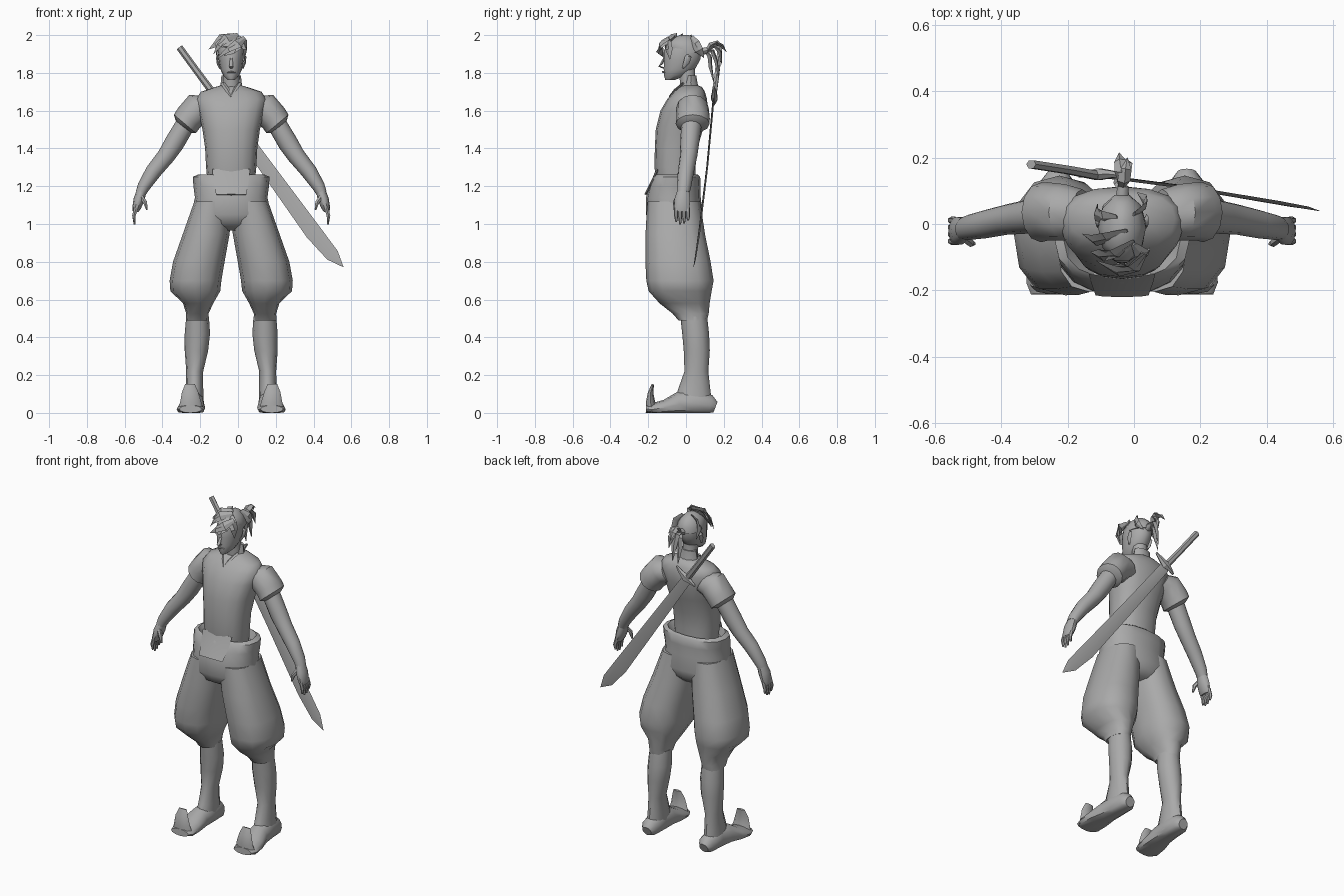
import bpy, bmesh, math
from mathutils import Vector

CX = -0.036  # centre line of the body
grey = bpy.data.materials.new("plain_grey")
grey.diffuse_color = (0.4, 0.4, 0.4, 1)


def skin(name, rings, angle=45):
    """Join rings of points into a capped, smooth-shaded solid."""
    bm = bmesh.new()
    rows = [[bm.verts.new((p[0], p[1], max(p[2], 0))) for p in r] for r in rings]
    n = len(rows[0])
    for a, b in zip(rows, rows[1:]):
        for i in range(n):
            j = (i + 1) % n
            bm.faces.new((a[i], a[j], b[j], b[i]))
    bm.faces.new(rows[0])
    bm.faces.new(rows[-1])
    bmesh.ops.recalc_face_normals(bm, faces=bm.faces)
    me = bpy.data.meshes.new(name)
    bm.to_mesh(me)
    bm.free()
    me.materials.append(grey)
    ob = bpy.data.objects.new(name, me)
    bpy.context.collection.objects.link(ob)
    bpy.ops.object.select_all(action='DESELECT')
    ob.select_set(True)
    bpy.context.view_layer.objects.active = ob
    bpy.ops.object.shade_smooth_by_angle(angle=math.radians(angle))
    return ob


def stack(name, rows, s=1, n=14, power=1.0):
    """Level rings: (z, inner x, outer x, front y, back y)."""
    rings = []
    for z, x0, x1, y0, y1 in rows:
        ring = []
        for i in range(n):
            a = 2 * math.pi * i / n
            c, d = math.cos(a), math.sin(a)
            c = math.copysign(abs(c) ** power, c)
            d = math.copysign(abs(d) ** power, d)
            ring.append((CX + s * ((x0 + x1) / 2 + c * (x1 - x0) / 2),
                         (y0 + y1) / 2 + d * (y1 - y0) / 2, z))
        rings.append(ring)
    return skin(name, rings)


def body(name, rows, **kw):
    """Centred level rings: (z, half width, front y, back y)."""
    return stack(name, [(z, -w, w, a, b) for z, w, a, b in rows], **kw)


def tilted(name, rows, s, n=12):
    """Limb rings: (x, y, z, width radius, depth radius, tilt)."""
    rings = []
    for x, y, z, ru, rv, t in rows:
        ring = []
        for i in range(n):
            a = 2 * math.pi * i / n
            u = ru * math.cos(a)
            ring.append((CX + s * (x + u * math.cos(t)), y + rv * math.sin(a),
                         z + u * math.sin(t)))
        rings.append(ring)
    return skin(name, rings)


def strand(name, pts, sizes, wdir, n=4, angle=45):
    """Tapered strip along a path: sizes are (half width, half thickness)."""
    pts = [Vector(p) for p in pts]
    rings = []
    for k, p in enumerate(pts):
        t = (pts[min(k + 1, len(pts) - 1)] - pts[max(k - 1, 0)]).normalized()
        u = Vector(wdir)
        u = (u - t * u.dot(t)).normalized()
        v = t.cross(u)
        w, h = sizes[k]
        rings.append([p + u * w * math.cos(2 * math.pi * i / n)
                      + v * h * math.sin(2 * math.pi * i / n) for i in range(n)])
    return skin(name, rings, angle)


# Shirt, neck and collar
body("shirt", [(1.22, .125, -.155, .05), (1.30, .133, -.167, .05), (1.40, .138, -.165, .06),
               (1.50, .152, -.16, .09), (1.60, .175, -.135, .114), (1.66, .188, -.10, .112),
               (1.70, .160, -.065, .10), (1.725, .085, -.035, .085), (1.735, .05, -.01, .06)],
     n=16, power=.85)
body("neck", [(1.70, .05, -.03, .06), (1.76, .043, -.035, .05), (1.83, .043, -.04, .05)], n=10)
body("collar", [(1.70, .065, -.02, .075), (1.75, .055, -.012, .062), (1.785, .052, 0, .056)], n=10)
for s in (-1, 1):
    strand("collar_edge", [(CX + s * .045, -.015, 1.745), (CX + s * .02, -.058, 1.71),
                           (CX, -.088, 1.675)], [(.012, .006), (.012, .006), (.004, .004)], (1, 0, .3))

# Shirt tail hanging over the trousers
strand("shirt_tail", [(CX, -.15, 1.29), (CX, -.172, 1.235), (CX, -.215, 1.155)],
       [(.10, .008), (.095, .008), (.08, .006)], (1, 0, 0), n=8)

# Head and face
body("head", [(1.762, .018, -.11, -.06), (1.785, .042, -.118, 0), (1.82, .058, -.12, .05),
              (1.87, .066, -.12, .078), (1.92, .07, -.118, .086), (1.96, .058, -.098, .07),
              (1.982, .035, -.06, .04)], n=14)
strand("nose", [(CX, -.112, 1.885), (CX, -.128, 1.85), (CX, -.142, 1.835), (CX, -.115, 1.825)],
       [(.006, .006), (.009, .008), (.011, .006), (.008, .004)], (1, 0, 0), n=6)
strand("mouth", [(CX - .022, -.113, 1.802), (CX, -.122, 1.805), (CX + .022, -.113, 1.802)],
       [(.002, .003), (.006, .007), (.002, .003)], (0, 0, 1), n=6)
for s in (-1, 1):
    strand("ear", [(CX + s * .06, -.015, 1.825), (CX + s * .072, .002, 1.855),
                   (CX + s * .074, .012, 1.885), (CX + s * .066, .005, 1.895)],
           [(.006, .006), (.016, .007), (.018, .007), (.006, .005)], (0, 1, 0), n=6)

# Hair cap, swept fringe, back locks and pony tail
body("hair_cap", [(1.905, .071, -.08, .092), (1.94, .072, -.115, .09), (1.97, .055, -.095, .07),
                  (1.99, .035, -.065, .045), (2.0, .012, -.03, .015)], n=10)
fringe = [((.035, -.09, 1.985), (.0, -.135, 1.955), (-.05, -.142, 1.925), (-.115, -.11, 1.875)),
          ((.025, -.085, 1.975), (.0, -.13, 1.945), (-.03, -.135, 1.915), (-.075, -.125, 1.89)),
          ((.0, -.05, 2.0), (-.06, -.09, 1.985), (-.1, -.095, 1.945), (-.13, -.085, 1.90)),
          ((-.02, -.02, 2.0), (-.085, -.04, 1.985), (-.12, -.05, 1.95), (-.155, -.03, 1.925)),
          ((.0, -.06, 1.99), (.025, -.09, 1.965), (.038, -.09, 1.925), (.035, -.085, 1.87)),
          ((-.05, .02, 1.995), (-.09, .02, 1.97), (-.115, .03, 1.93), (-.11, .06, 1.87)),
          ((.0, .03, 1.99), (.03, .05, 1.955), (.035, .07, 1.92), (.01, .095, 1.88))]
for pts in fringe:
    strand("hair_lock", pts, [(.012, .004), (.026, .007), (.022, .006), (.001, .001)],
           (.2, .5, .8), angle=30)
strand("hair_tie", [(CX, .07, 1.91), (CX + .003, .115, 1.92)], [(.022, .02), (.016, .016)], (1, 0, 0), n=8)
tail = [((.12, 1.925), (.16, 1.955), (.19, 1.945), (.215, 1.91), -.045),
        ((.11, 1.92), (.15, 1.945), (.18, 1.91), (.19, 1.845), -.015),
        ((.11, 1.92), (.14, 1.915), (.16, 1.86), (.175, 1.76), -.03),
        ((.10, 1.915), (.125, 1.89), (.13, 1.83), (.15, 1.74), -.05),
        ((.11, 1.92), (.13, 1.95), (.165, 1.962), (.2, 1.94), -.02)]
for *pts, x in tail:
    strand("pony_tail", [(CX + (x - CX) * k / 3, y, z) for k, (y, z) in enumerate(pts)],
           [(.01, .008), (.02, .012), (.018, .010), (.001, .001)], (1, .3, 0), angle=30)

# Trouser waist
body("trouser_waist", [(1.215, .14, -.16, .05), (1.262, .175, -.165, .062), (1.25, .203, -.175, .075),
                       (1.20, .200, -.195, .078), (1.14, .192, -.212, .078), (1.05, .212, -.212, .088),
                       (1.0, .20, -.19, .075), (.965, .12, -.13, .04)], n=16, power=.85)

for s in (-1, 1):
    # Baggy trouser leg
    stack("trouser_leg", [(1.12, 0, .195, -.205, .075), (.95, .008, .255, -.214, .10),
                          (.80, .035, .308, -.215, .13), (.70, .052, .326, -.21, .146),
                          (.645, .058, .322, -.198, .136), (.58, .095, .255, -.14, .125),
                          (.525, .12, .238, -.07, .12), (.49, .122, .24, -.04, .112)],
          s, n=12, power=.85)
    # Boot shaft and foot
    stack("boot_shaft", [(.51, .118, .238, -.03, .112), (.42, .112, .246, -.02, .122),
                         (.33, .122, .246, -.012, .126), (.22, .148, .238, -.008, .118),
                         (.13, .148, .24, -.04, .128), (.03, .145, .248, -.07, .14)], s, n=12)
    X = lambda d: CX + s * d
    strand("boot_foot", [(X(.195), .156, .03), (X(.195), .13, .04), (X(.197), .04, .05),
                         (X(.202), -.04, .045), (X(.21), -.11, .028), (X(.215), -.18, .018),
                         (X(.215), -.212, .02)],
           [(.03, .03), (.05, .055), (.054, .075), (.06, .065), (.073, .042), (.074, .032), (.06, .02)],
           (1, 0, 0), n=12)
    strand("boot_curled_toe", [(X(.215), -.18, .008), (X(.215), -.188, .06), (X(.218), -.187, .11),
                               (X(.218), -.175, .152)],
           [(.07, .03), (.055, .024), (.043, .014), (.026, .006)], (1, 0, 0), n=8)

    # Puffed sleeve, arm and hand
    tilted("sleeve", [(.12, .03, 1.615, .07, .075, 1.1), (.172, .035, 1.615, .085, .085, .95),
                      (.225, .038, 1.56, .078, .088, .75), (.245, .035, 1.53, .076, .09, .7),
                      (.255, .03, 1.515, .052, .055, .7)], s)
    tilted("arm", [(.235, .03, 1.54, .052, .055, .7), (.30, .02, 1.43, .053, .05, .62),
                   (.345, .014, 1.36, .047, .046, .6), (.41, 0, 1.28, .043, .043, .55),
                   (.462, -.01, 1.2, .034, .038, .48), (.478, -.015, 1.165, .028, .034, .4)], s)
    tilted("palm", [(.474, -.015, 1.175, .026, .033, .4), (.488, -.02, 1.13, .029, .043, .3),
                    (.501, -.022, 1.085, .023, .043, .2), (.506, -.022, 1.065, .015, .038, .1)], s, 10)
    for i, tip in enumerate((1.012, .998, 1.002, 1.018)):
        y = -.052 + .021 * i
        strand("finger", [(X(.503), y, 1.085), (X(.515), y, 1.045), (X(.512), y, tip)],
               [(.011, .012), (.011, .011), (.005, .005)], (0, 1, 0), n=6)
    strand("thumb", [(X(.478), -.04, 1.145), (X(.456), -.058, 1.115), (X(.446), -.06, 1.075)],
           [(.014, .014), (.012, .012), (.005, .005)], (0, 1, 0), n=6)

# Sword slung across the back
across = (.81, 0, .6)
strand("sword_blade", [(-.105, .145, 1.655), (.15, .112, 1.30), (.40, .07, .955), (.50, .052, .835),
                       (.558, .04, .772)],
       [(.03, .005), (.037, .005), (.044, .005), (.036, .004), (.001, .001)], across, angle=20)
strand("sword_handle", [(-.31, .18, 1.935), (-.20, .163, 1.785), (-.11, .146, 1.665)],
       [(.018, .014), (.018, .014), (.02, .015)], across, n=6, angle=20)
strand("sword_guard", [(-.165, .145, 1.63), (-.14, .15, 1.65), (-.105, .15, 1.668), (-.065, .15, 1.70),
                       (-.04, .147, 1.725)],
       [(.006, .006), (.014, .012), (.026, .02), (.014, .012), (.006, .006)], (.6, 0, -.8), n=6, angle=30)
